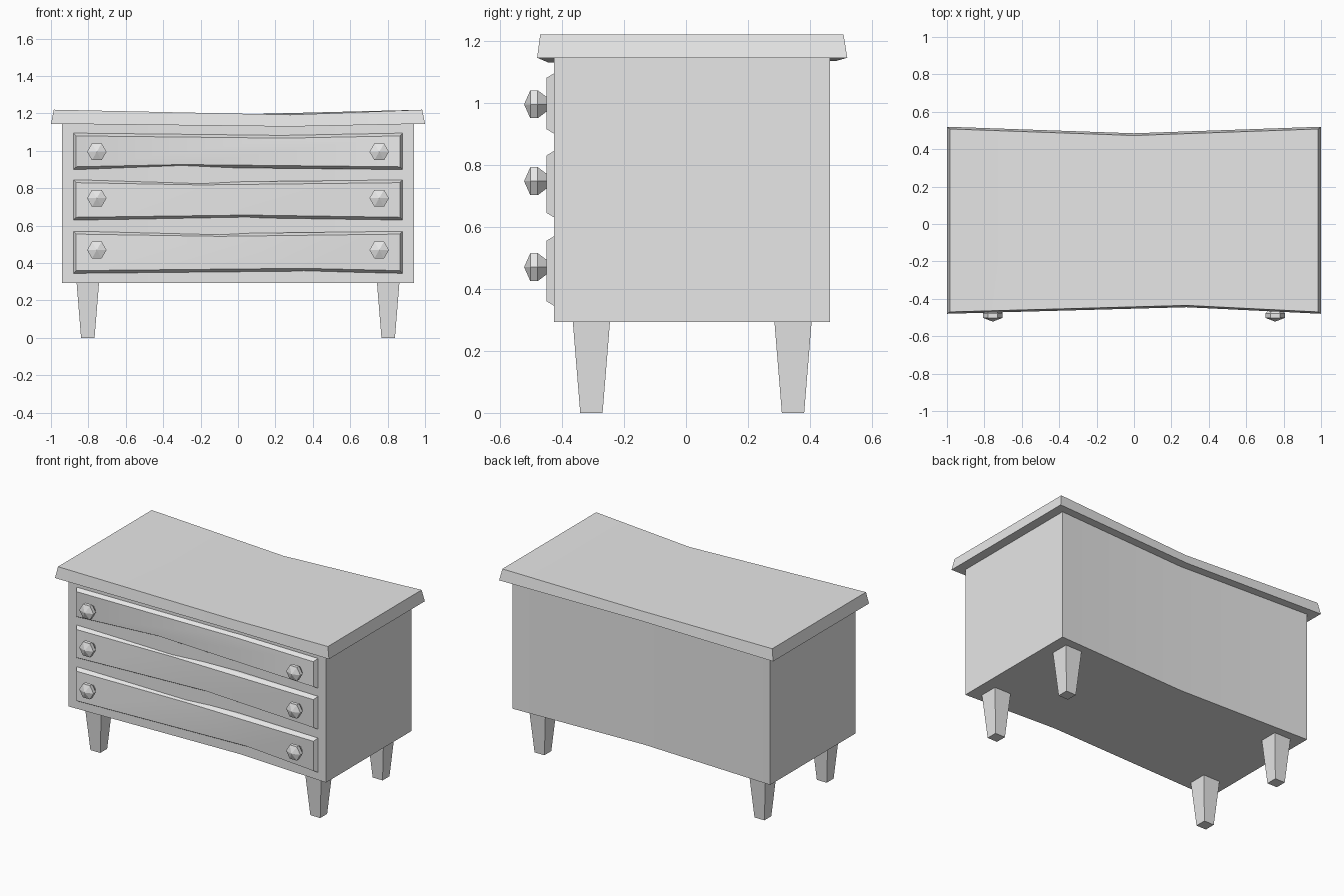
import bpy
import bmesh
import math

if "Cube" in bpy.data.objects:
    bpy.data.objects.remove(bpy.data.objects["Cube"], do_unlink=True)

grey = bpy.data.materials.new("plain grey")
grey.use_nodes = True
grey.diffuse_color = (0.8, 0.8, 0.8, 1)
grey.node_tree.nodes["Principled BSDF"].inputs["Base Color"].default_value = (0.8, 0.8, 0.8, 1)


def finish(name, bm, smooth=False):
    bmesh.ops.recalc_face_normals(bm, faces=bm.faces)
    mesh = bpy.data.meshes.new(name)
    bm.to_mesh(mesh)
    bm.free()
    mesh.materials.append(grey)
    obj = bpy.data.objects.new(name, mesh)
    bpy.context.collection.objects.link(obj)
    if smooth:
        bpy.ops.object.select_all(action="DESELECT")
        obj.select_set(True)
        bpy.context.view_layer.objects.active = obj
        bpy.ops.object.shade_smooth_by_angle(angle=math.radians(25))
    return obj


def loft(name, rings, smooth=False):
    """Skin between equal rings; six-point end caps are split at the middle."""
    bm = bmesh.new()
    loops = [[bm.verts.new(p) for p in ring] for ring in rings]
    n = len(loops[0])
    for a, b in zip(loops, loops[1:]):
        for i in range(n):
            j = (i + 1) % n
            bm.faces.new((a[i], a[j], b[j], b[i]))
    for cap in (loops[0], loops[-1]):
        if n == 6:
            bm.faces.new([cap[i] for i in (0, 1, 4, 5)])
            bm.faces.new([cap[i] for i in (1, 2, 3, 4)])
        else:
            bm.faces.new(cap)
    return finish(name, bm, smooth)


def waisted(x, front, back, z, dip_front=0, dip_back=0):
    """Plan outline pinched inwards on the front and the back."""
    return [(-x, front, z), (0.28, front + 0.035, z - dip_front), (x, front, z),
            (x, back, z), (0, back - 0.035, z - dip_back), (-x, back, z)]


# Carcass and overhanging tapered top
loft("cabinet_body", [waisted(0.94, -0.425, 0.465, 0.293),
                      waisted(0.94, -0.425, 0.465, 1.16)], True)
loft("top_slab", [waisted(1.0, -0.48, 0.52, 1.145, 0.015, 0.01),
                  waisted(0.985, -0.47, 0.508, 1.22, 0.027, 0.025)], True)


# Drawer fronts with bevelled rims, and faceted knobs
def drawer_ring(inset, y, low, high, low_x, high_x):
    x, low, high = 0.88 - inset, low + inset, high - inset
    return [(-x, y, low), (low_x, y + 0.035, low + 0.012), (x, y, low),
            (x, y, high), (high_x, y + 0.035, high - 0.012), (-x, y, high)]


def knob(name, x, z):
    bm = bmesh.new()
    rings = []
    for y, r in ((-0.41, 0.026), (-0.448, 0.026), (-0.478, 0.052), (-0.502, 0.052)):
        rings.append([bm.verts.new((x + r * math.cos(k * math.pi / 3), y,
                                    z + r * math.sin(k * math.pi / 3))) for k in range(6)])
    tip = bm.verts.new((x, -0.522, z))
    for i in range(6):
        j = (i + 1) % 6
        for a, b in zip(rings, rings[1:]):
            bm.faces.new((a[i], a[j], b[j], b[i]))
        bm.faces.new((rings[-1][i], rings[-1][j], tip))
    bm.faces.new(rings[0])
    finish(name, bm)


drawers = {"bottom": (0.345, 0.57, 0.35, -0.1, 0.47),
           "middle": (0.63, 0.845, 0.05, -0.2, 0.747),
           "top": (0.9, 1.095, -0.3, 0.25, 0.995)}
for level, (low, high, low_x, high_x, knob_z) in drawers.items():
    loft(level + "_drawer",
         [drawer_ring(inset, y, low, high, low_x, high_x)
          for inset, y in ((0, -0.38), (0, -0.425), (0.015, -0.45))], True)
    for side, x in (("right", -0.755), ("left", 0.755)):
        knob(f"{level}_{side}_knob", x, knob_z)


# Tapered square legs
def square(x, y, z, h):
    return [(x - h, y - h, z), (x + h, y - h, z), (x + h, y + h, z), (x - h, y + h, z)]


for end, y in (("front", -0.305), ("back", 0.345)):
    for side, x in (("right", -0.803), ("left", 0.803)):
        loft(f"{end}_{side}_leg", [square(x, y, 0, 0.036), square(x, y, 0.295, 0.06)])
